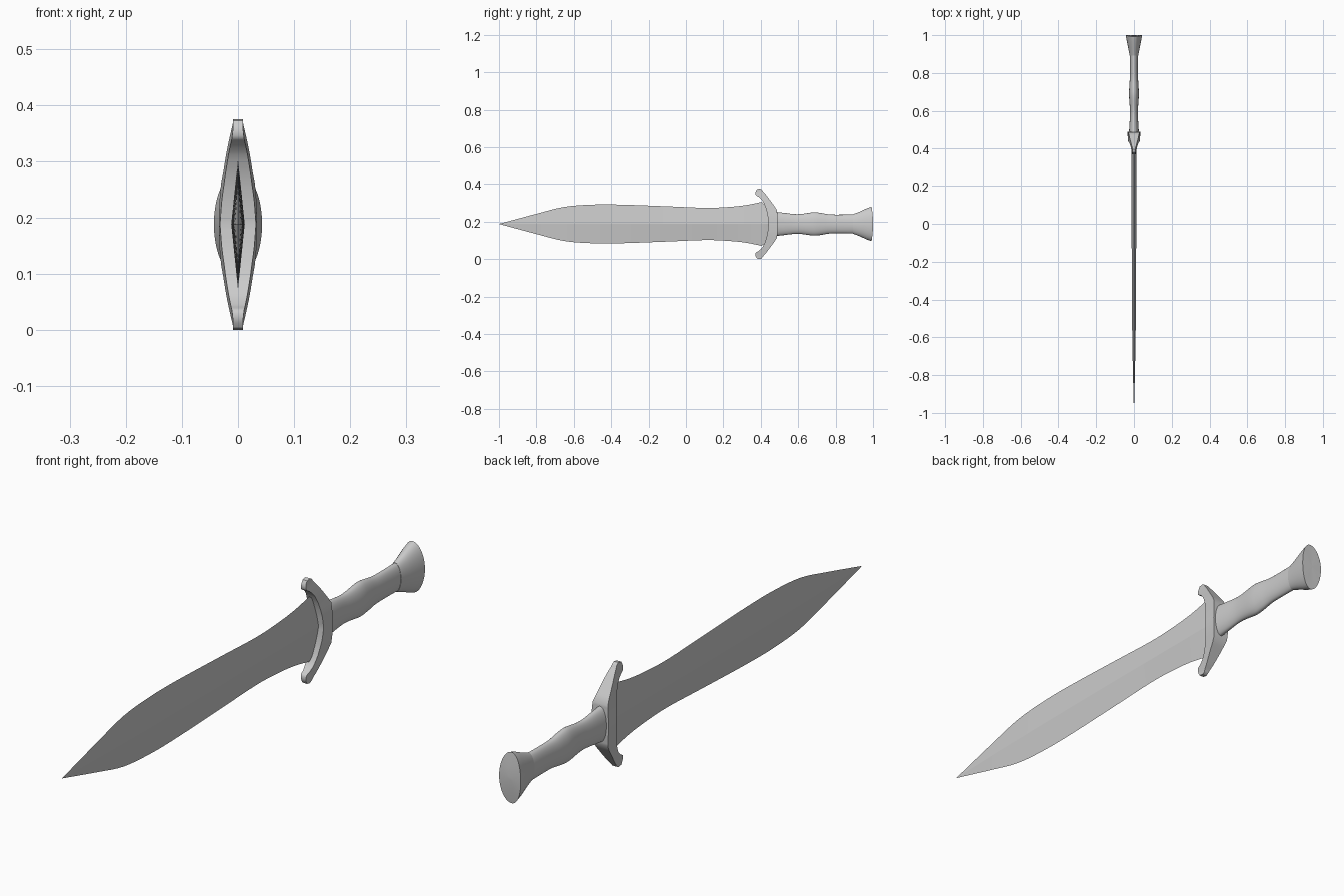
import bpy, bmesh, math

cube = bpy.data.objects.get("Cube")
if cube:
    bpy.data.objects.remove(cube, do_unlink=True)

MID = 0.188  # height of the long axis

grey = bpy.data.materials.new("plain grey")
grey.use_nodes = True
colour = (0.6, 0.6, 0.6, 1)
grey.diffuse_color = colour
grey.node_tree.nodes["Principled BSDF"].inputs["Base Color"].default_value = colour


def smooth_path(points, steps):
    """Catmull-Rom interpolation through tuples of any length."""
    out = []
    for i in range(len(points) - 1):
        a, b = points[max(i - 1, 0)], points[i]
        c, d = points[i + 1], points[min(i + 2, len(points) - 1)]
        for s in range(steps):
            t = s / steps
            out.append([q + 0.5 * t * (r - p + t * (2*p - 5*q + 4*r - s2 + t * (3*(q - r) + s2 - p)))
                        for p, q, r, s2 in zip(a, b, c, d)])
    return out + [list(points[-1])]


def loft(name, rings, angle):
    """Skin a row of equal rings and cap both ends."""
    bm = bmesh.new()
    rows = [[bm.verts.new((x, y, z + MID)) for x, y, z in ring] for ring in rings]
    for a, b in zip(rows, rows[1:]):
        for i in range(len(a)):
            j = (i + 1) % len(a)
            bm.faces.new((a[i], a[j], b[j], b[i]))
    bm.faces.new(rows[0][::-1])
    bm.faces.new(rows[-1])
    bmesh.ops.remove_doubles(bm, verts=bm.verts, dist=0.00005)
    bmesh.ops.recalc_face_normals(bm, faces=bm.faces)
    mesh = bpy.data.meshes.new(name)
    bm.to_mesh(mesh)
    bm.free()
    mesh.materials.append(grey)
    obj = bpy.data.objects.new(name, mesh)
    bpy.context.collection.objects.link(obj)
    bpy.ops.object.select_all(action='DESELECT')
    obj.select_set(True)
    bpy.context.view_layer.objects.active = obj
    bpy.ops.object.shade_smooth_by_angle(angle=math.radians(angle))
    return obj


def ellipse(y, rx, rz, dome=0, count=40):
    turns = [2 * math.pi * i / count for i in range(count)]
    return [(rx * math.cos(a), y - dome * math.sin(a) ** 2, rz * math.sin(a)) for a in turns]


# Leaf-shaped blade with a diamond section: (y, half width, half thickness)
blade = smooth_path([
    (-1, 0, 0), (-0.8, 0.054, 0.005), (-0.65, 0.091, 0.008), (-0.5, 0.103, 0.01),
    (-0.35, 0.103, 0.011), (-0.1, 0.094, 0.012), (0.1, 0.086, 0.012), (0.22, 0.09, 0.012),
    (0.32, 0.1, 0.012), (0.405, 0.117, 0.012)], 4)
blade += [(0.44, 0.09, 0.012), (0.47, 0.05, 0.012)]
loft("blade", [[(t, y, 0), (0, y, w), (-t, y, 0), (0, y, -w)] for y, w, t in blade], 8)

# Crescent guard, upper half: front y, height, half width, then back y, height, half width
half = smooth_path([
    (0.441, 0, 0.032, 0.489, 0, 0.034), (0.437, 0.04, 0.029, 0.489, 0.04, 0.033),
    (0.431, 0.07, 0.025, 0.487, 0.073, 0.03)], 3)
half += smooth_path([
    (0.424, 0.093, 0.022, 0.473, 0.095, 0.026), (0.409, 0.124, 0.017, 0.45, 0.126, 0.021),
    (0.389, 0.144, 0.013, 0.428, 0.155, 0.015), (0.374, 0.153, 0.011, 0.413, 0.172, 0.011),
    (0.372, 0.17, 0.009, 0.406, 0.182, 0.009), (0.38, 0.185, 0.009, 0.396, 0.188, 0.009)], 3)


def guard_ring(s, side):
    yf, hf, wf, yb, hb, wb = s
    return [(wf, yf, side * hf), (wb, yb, side * hb), (-wb, yb, side * hb), (-wf, yf, side * hf)]


loft("guard", [guard_ring(s, -1) for s in half[:0:-1]] + [guard_ring(s, 1) for s in half], 35)

# Swelling oval grip: (y, half width, half height)
grip = smooth_path([
    (0.475, 0.027, 0.065), (0.52, 0.024, 0.06), (0.58, 0.021, 0.053), (0.62, 0.022, 0.054),
    (0.68, 0.026, 0.062), (0.72, 0.025, 0.059), (0.77, 0.022, 0.051), (0.83, 0.021, 0.05),
    (0.9, 0.022, 0.051)], 4)
loft("grip", [ellipse(*s) for s in grip], 40)

# Flared pommel with a gently curved end
loft("pommel", [ellipse(0.893, 0.023, 0.052), ellipse(0.93, 0.03, 0.066),
                ellipse(0.97, 0.038, 0.083, 0.004), ellipse(1.0, 0.043, 0.092, 0.008),
                ellipse(1.0, 0.02, 0.046, 0.002), ellipse(1.0, 0.002, 0.004)], 40)
